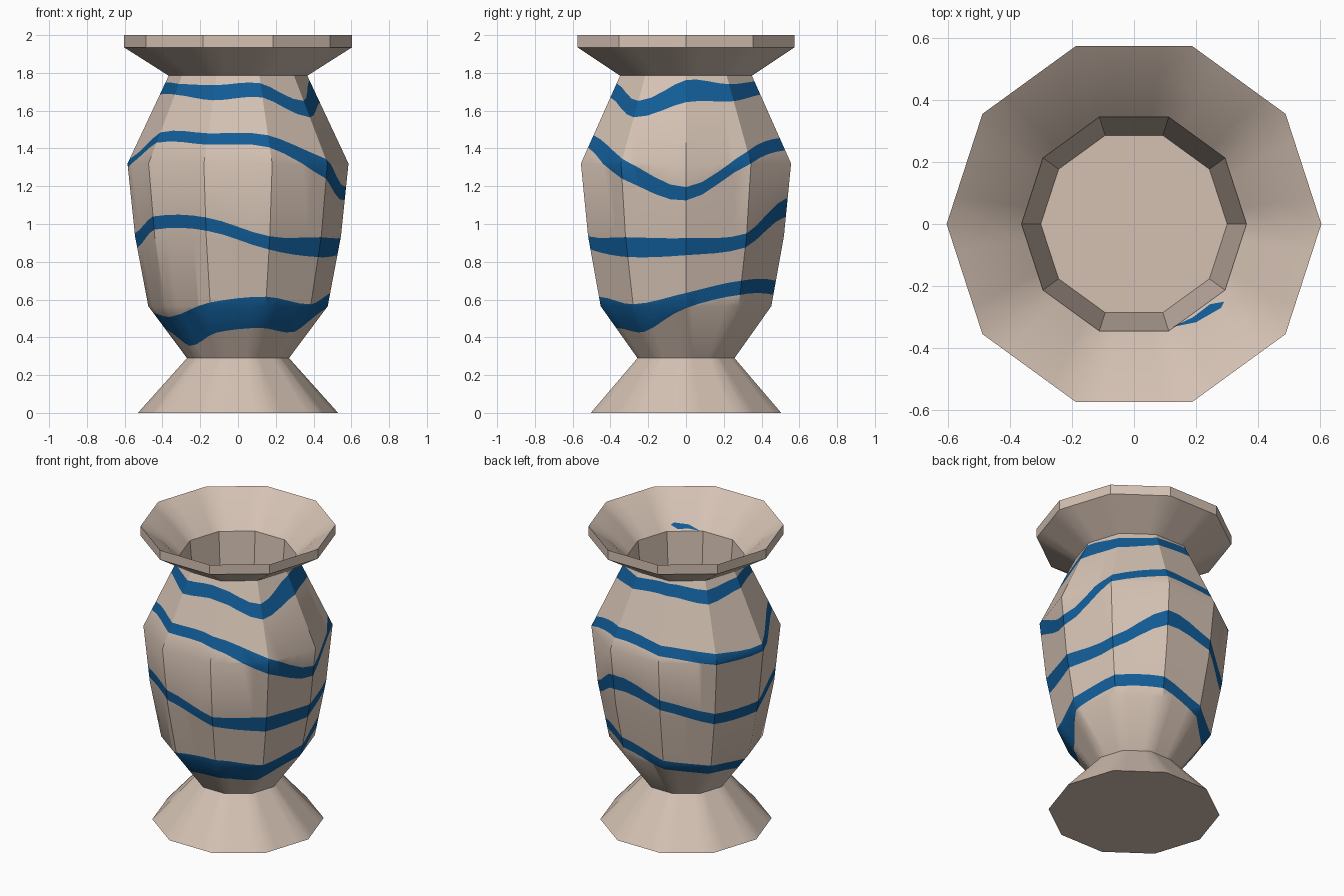
import bpy, bmesh, math
from mathutils import Vector

if "Cube" in bpy.data.objects:
    bpy.data.objects.remove(bpy.data.objects["Cube"])

SIDES, SUB = 10, 4
COLS = SIDES * SUB

# silhouette (corner radius, height): foot, belly, neck, rim, funnel, inner well
PROFILE = [(0.53, 0), (0.27, 0.29), (0.475, 0.565), (0.545, 0.935), (0.585, 1.32),
           (0.367, 1.785), (0.603, 1.935), (0.603, 2.0), (0.48, 1.915),
           (0.362, 1.80), (0.30, 1.1)]
OUTER = PROFILE[:6]

# painted bands: (bottom, top) height at each of the ten corners, from +x anticlockwise
BANDS = [
    [(.555, .635), (.625, .70), (.625, .70), (.54, .61), (.49, .57),
     (.45, .53), (.355, .51), (.425, .585), (.45, .615), (.43, .575)],
    [(.835, .925), (.875, .95), (1.04, 1.14), (.985, 1.055), (.88, .955),
     (.875, .95), (.97, 1.04), (.965, 1.035), (.865, .935), (.825, .93)],
    [(1.125, 1.195), (1.32, 1.385), (1.39, 1.455), (1.36, 1.42), (1.305, 1.37),
     (1.30, 1.345), (1.43, 1.485), (1.42, 1.48), (1.405, 1.47), (1.24, 1.345)],
    [(1.645, 1.762), (1.65, 1.74), (1.685, 1.755), (1.70, 1.77), (1.65, 1.73),
     (1.685, 1.75), (1.685, 1.742), (1.655, 1.735), (1.67, 1.745), (1.565, 1.652)],
]


def material(name, rgb):
    m = bpy.data.materials.new(name)
    m.diffuse_color = (*rgb, 1)
    m.use_nodes = True
    m.node_tree.nodes["Principled BSDF"].inputs["Base Color"].default_value = m.diffuse_color
    return m


clay = material("beige clay", (0.66, 0.535, 0.45))
blue = material("blue glaze", (0.006, 0.108, 0.31))


def corner(i):
    a = 2 * math.pi * i / SIDES
    return Vector((math.cos(a), math.sin(a), 0))


def rim_point(k):
    """Point k on the unit ten-sided outline, each side split into SUB parts."""
    i, s = divmod(k, SUB)
    return corner(i).lerp(corner(i + 1), s / SUB)


def radius(z):
    for (r0, z0), (r1, z1) in zip(OUTER, OUTER[1:]):
        if z <= z1:
            return r0 + (r1 - r0) * (z - z0) / (z1 - z0)
    return OUTER[-1][0]


def edge_height(band, side, k):
    """Smooth curve through the corner heights of one band edge."""
    i, s = divmod(k % COLS, SUB)
    t = s / SUB
    a, b, c, d = (band[(i + j) % SIDES][side] for j in (-1, 0, 1, 2))
    return b + 0.5 * t * (c - a + t * (2 * a - 5 * b + 4 * c - d + t * (3 * (b - c) + d - a)))


# vase: one faceted surface of revolution
bm = bmesh.new()
col = bm.faces.layers.int.new("column")
rings = [[bm.verts.new((*(rim_point(k) * r).xy, z)) for k in range(COLS)] for r, z in PROFILE]
for j, (lo, hi) in enumerate(zip(rings, rings[1:])):
    for k in range(COLS):
        n = (k + 1) % COLS
        f = bm.faces.new((lo[k], lo[n], hi[n], hi[k]))
        f[col] = k if j < len(OUTER) - 1 else -1
for loop in (rings[0][::-1], rings[-1]):
    bm.faces.new(loop)[col] = -1

# cut the band edges into the outer wall, column by column
for k in range(COLS):
    p0, p1 = rim_point(k), rim_point(k + 1)
    out = (corner(k // SUB) + corner(k // SUB + 1)).normalized()
    for band in BANDS:
        for side in (0, 1):
            z0, z1 = edge_height(band, side, k), edge_height(band, side, k + 1)
            a = p0 * radius(z0) + Vector((0, 0, z0))
            b = p1 * radius(z1) + Vector((0, 0, z1))
            faces = [f for f in bm.faces if f[col] == k]
            geom = set(faces)
            for f in faces:
                geom.update(f.edges)
                geom.update(f.verts)
            bmesh.ops.bisect_plane(bm, geom=list(geom), dist=1e-4, plane_co=a,
                                   plane_no=(b - a).cross(out))

# colour the faces lying between band edges
for f in bm.faces:
    k = f[col]
    if k < 0:
        continue
    p0, p1 = rim_point(k), rim_point(k + 1)
    out = (corner(k // SUB) + corner(k // SUB + 1)).normalized()
    c = f.calc_center_median()
    flat = Vector((c.x, c.y, 0)) * (p0.dot(out) / c.dot(out))
    t = (flat - p0).dot(p1 - p0) / (p1 - p0).length_squared
    for band in BANDS:
        lo, hi = (edge_height(band, s, k) * (1 - t) + edge_height(band, s, k + 1) * t
                  for s in (0, 1))
        if lo < c.z < hi:
            f.material_index = 1


def finish(bm, name, mats):
    me = bpy.data.meshes.new(name)
    bm.to_mesh(me)
    bm.free()
    for m in mats:
        me.materials.append(m)
    ob = bpy.data.objects.new(name, me)
    bpy.context.collection.objects.link(ob)
    return ob


bmesh.ops.recalc_face_normals(bm, faces=bm.faces)
vase = finish(bm, "vase", [clay, blue])
bpy.context.view_layer.objects.active = vase
vase.select_set(True)
bpy.ops.object.shade_smooth_by_angle(angle=math.radians(30))

# small glaze splash inside the funnel, just above the neck
bm = bmesh.new()
out = (corner(8) + corner(9)).normalized()
splash = [(.125, -.331), (.20, -.316), (.28, -.27), (.29, -.25), (.245, -.258), (.19, -.30)]
verts = []
for x, y in splash:
    d = max(out.dot(Vector((x, y, 0))), 0.3445)
    verts.append(bm.verts.new((x, y, 1.803 + (d - 0.3443) * 0.115 / 0.1122)))
bm.faces.new(verts)
bmesh.ops.triangulate(bm, faces=bm.faces)
finish(bm, "glaze_splash", [blue])
